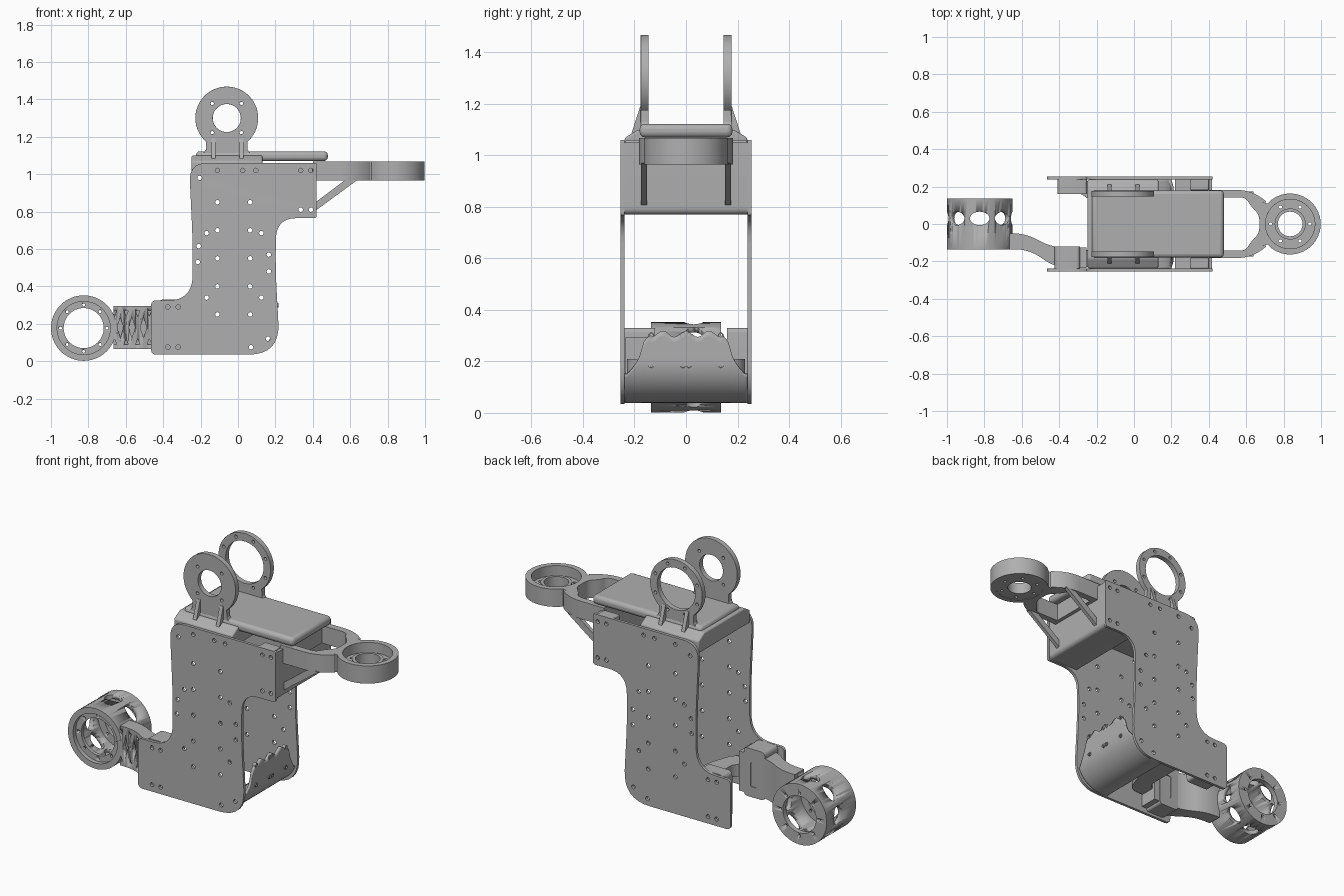
import bpy, bmesh
from math import sin, cos, pi, radians, sqrt
from mathutils import Matrix, Vector

cube = bpy.data.objects.get("Cube")
if cube:
    bpy.data.objects.remove(cube)

GREY = (0.43, 0.43, 0.43, 1)
grey = bpy.data.materials.new("machined grey")
grey.use_nodes = True
grey.diffuse_color = GREY
grey.node_tree.nodes["Principled BSDF"].inputs["Base Color"].default_value = GREY

# local sketch axes mapped to world for each extrusion direction
AXES = {"Z": Matrix.Identity(4),
        "Y": Matrix(((1, 0, 0, 0), (0, 0, -1, 0), (0, 1, 0, 0), (0, 0, 0, 1))),
        "X": Matrix(((0, 0, 1, 0), (1, 0, 0, 0), (0, 1, 0, 0), (0, 0, 0, 1)))}


def finish(name, bm, bevel=0):
    bmesh.ops.remove_doubles(bm, verts=bm.verts, dist=1e-5)
    bmesh.ops.recalc_face_normals(bm, faces=bm.faces)
    mesh = bpy.data.meshes.new(name)
    bm.to_mesh(mesh)
    bm.free()
    mesh.materials.clear()
    mesh.materials.append(grey)
    mesh.shade_smooth()
    mesh.set_sharp_from_angle(angle=radians(35))
    obj = bpy.data.objects.new(name, mesh)
    bpy.context.collection.objects.link(obj)
    if bevel:
        mod = obj.modifiers.new("soft edges", "BEVEL")
        mod.width, mod.segments, mod.limit_method = bevel, 3, "ANGLE"
    return obj


def circle(cx, cy, r, n=32, a0=0, a1=360):
    closed = a1 - a0 == 360
    steps = n if closed else n + 1
    angles = [radians(a0 + (a1 - a0) * i / n) for i in range(steps)]
    return [(cx + r * cos(a), cy + r * sin(a)) for a in angles]


def rounded(pts, n=8):
    """Outline whose points may carry a corner trim as third value."""
    out = []
    for i, p in enumerate(pts):
        c = Vector(p[:2])
        if len(p) < 3:
            out.append(tuple(c))
            continue
        before, after = Vector(pts[i - 1][:2]), Vector(pts[(i + 1) % len(pts)][:2])
        a = c + (before - c).normalized() * p[2]
        b = c + (after - c).normalized() * p[2]
        for k in range(n + 1):
            t = k / n
            out.append(tuple(a * (1 - t) ** 2 + c * 2 * t * (1 - t) + b * t * t))
    return out


def prism(name, loops, axis, lo, hi, bevel=0):
    """Extrude an outline with holes between two positions on an axis."""
    curve = bpy.data.curves.new(name, "CURVE")
    curve.dimensions, curve.fill_mode = "2D", "BOTH"
    curve.extrude = (hi - lo) / 2
    for loop in loops:
        spline = curve.splines.new("POLY")
        spline.points.add(len(loop) - 1)
        for point, (x, y) in zip(spline.points, loop):
            point.co = (x, y, 0, 1)
        spline.use_cyclic_u = True
    temp = bpy.data.objects.new("sketch", curve)
    bpy.context.collection.objects.link(temp)
    graph = bpy.context.evaluated_depsgraph_get()
    mesh = bpy.data.meshes.new_from_object(temp.evaluated_get(graph))
    bm = bmesh.new()
    bm.from_mesh(mesh)
    bpy.data.objects.remove(temp)
    bpy.data.meshes.remove(mesh)
    shift = Vector(["XYZ".index(axis) == i for i in range(3)]) * (lo + hi) / 2
    bm.transform(Matrix.Translation(shift) @ AXES[axis])
    return finish(name, bm, bevel)


def box(name, x0, x1, y0, y1, z0, z1, bevel=0):
    bm = bmesh.new()
    size = Matrix.Diagonal((x1 - x0, y1 - y0, z1 - z0, 1))
    centre = Matrix.Translation(((x0 + x1) / 2, (y0 + y1) / 2, (z0 + z1) / 2))
    bmesh.ops.create_cube(bm, size=1, matrix=centre @ size)
    return finish(name, bm, bevel)


def cut(obj, cutter):
    mod = obj.modifiers.new("cut", "BOOLEAN")
    mod.object, mod.solver = cutter, "EXACT"
    cutter.hide_render = True
    cutter.hide_set(True)


# Side plates with screw holes
plate = rounded([(-.465, .035, .03), (.225, .035, .17), (.2, .5, .12), (.205, .765, .11),
                 (.42, .765, .015), (.42, 1.06, .01), (-.262, 1.06, .1), (-.24, .6, .15),
                 (-.245, .325, .13), (-.465, .325, .03)])
screws = [(x, .25 + .15 * i) for x in (-.11, .065) for i in range(5)]
screws += [(x, 1.02) for x in (-.11, .025, .095, .335, .39)]
screws += [(x, z) for x in (-.375, -.32) for z in (.075, .29)]
screws += [(x, z) for x in (-.168, .125) for z in (.34, .685)]
screws += [(.335, .81), (.39, .81), (-.205, .98), (-.21, .615), (-.215, .53),
           (.165, .57), (.165, .48), (.07, .075), (.16, .12)]
plate_holes = [circle(x, z, .012, 12) for x, z in screws]
for name, y in (("front_plate", -.247), ("back_plate", .247)):
    prism(name, [plate] + plate_holes, "Y", y - .008, y + .008)


# Lower bent guard: floor, rounded corner and scalloped wall
def guard_top(y):
    a = abs(y)
    if a > .17:
        return .27 - .12 * sqrt(min(1, (a - .17) / .06))
    if a > .135:
        return .27 + (.17 - a) * 1.2
    return .307 + .012 * cos(a * 2 * pi / .09)


bm = bmesh.new()
rows, cols, previous = 18, 64, None
for i in range(cols + 1):
    y = -.238 + .476 * i / cols
    line = [bm.verts.new((0, y, .045))]
    for j in range(rows + 1):
        z = .045 + (guard_top(y) - .045) * (j / rows) ** 1.6
        x = .045 + sqrt(.16 ** 2 - max(0, .205 - z) ** 2)
        line.append(bm.verts.new((x, y, z)))
    if previous:
        for j in range(rows + 1):
            bm.faces.new((previous[j], line[j], line[j + 1], previous[j + 1]))
    previous = line
guard = finish("lower_guard", bm)
solid = guard.modifiers.new("sheet", "SOLIDIFY")
solid.thickness, solid.offset = .014, 0
for y in (-.135, -.012, .012, .135):
    for z in (.185, .3):
        prism("guard_screw", [circle(y, z, .012, 16), circle(y, z, .007, 12)], "X", .195, .216)

# Upper bent bracket between the plates
prism("upper_bracket", [rounded([(.22, .77), (.418, .77, .03), (.418, 1.05), (.402, 1.05),
                                 (.402, .786, .02), (.22, .786)])], "Y", -.238, .238)

# Top mount: tapered base, flat tray and spacers
prism("mount_base", [[(-.238, 1.0), (.238, 1.0), (.238, 1.068), (.185, 1.1),
                      (-.185, 1.1), (-.238, 1.068)]], "X", -.248, .13, .008)
box("tray", -.225, .48, -.18, .18, 1.07, 1.122, .02)
for s in (-1, 1):
    y0, y1 = sorted((s * .18, s * .238))
    box("bracket_spacer", .3, .4, y0, y1, .975, 1.058, .006)

# Upright rings with gussets
CX, CZ = -.06, 1.3
for name, s, bore, bolt, count in (("front_ring", -1, .075, .11, 4),
                                   ("back_ring", 1, .122, .145, 8)):
    outline = circle(CX, CZ, .168, 48, -49, 229)
    outline += rounded([(CX - .112, 1.13), (CX - .145, 1.08), (CX + .145, 1.08), (CX + .112, 1.13)])
    holes = [circle(CX, CZ, bore, 40)]
    for i in range(count):
        a = 2 * pi * (i + .5) / count
        holes.append(circle(CX + bolt * cos(a), CZ + bolt * sin(a), .009, 12))
    y0, y1 = sorted((s * .146, s * .176))
    prism(name, [outline] + holes, "Y", y0, y1, .004)
    for x in (-.13, .018):
        prism("ring_gusset", [[(s * .17, 1.05), (s * .22, 1.06), (s * .178, 1.19), (s * .17, 1.19)]],
              "X", x - .011, x + .011)

# Forward arm with open rails and cup ring
HX = .835
rail = rounded([(.40, -.182), (.63, -.182, .08), (.72, -.11, .03)])
side = [(x, -y) for x, y in reversed(rail)]
window = rounded([(.44, -.142), (.6, -.142, .03), (.62, -.1, .03), (.67, -.05, .03),
                  (.67, .05, .03), (.62, .1, .03), (.6, .142, .03), (.44, .142)])
prism("forward_arm", [rail + circle(HX, 0, .163, 48, -138, 138) + side, window,
                      circle(HX, 0, .132, 48)], "Z", .965, 1.068, .004)
seat_holes = [circle(HX + .105 * cos(a * pi / 3), .105 * sin(a * pi / 3), .009, 12) for a in range(6)]
prism("cup_seat", [circle(HX, 0, .135, 48), circle(HX, 0, .066)] + seat_holes, "Z", .967, 1.01)
prism("cup_collar", [circle(HX, 0, .083), circle(HX, 0, .066)], "Z", 1.0, 1.035)
for y in (-.163, .163):
    prism("arm_strut", [[(.415, .805), (.64, .97), (.575, .97), (.415, .85)]], "Y", y - .011, y + .011)

# Rear tube, turned about the depth axis, with oval windows and bolt holes
TX, TZ, N = -.825, .177, 64
profile = [(.175, -.135), (.142, -.135), (.142, -.11), (.107, -.11), (.107, -.09),
           (.15, -.09), (.15, .105), (.107, .105), (.107, .135), (.175, .135)]
bm = bmesh.new()
rings = [[bm.verts.new((TX + r * cos(2 * pi * i / N), y, TZ + r * sin(2 * pi * i / N)))
          for r, y in profile] for i in range(N)]
for i in range(N):
    a, b = rings[i], rings[(i + 1) % N]
    for j in range(len(profile)):
        k = (j + 1) % len(profile)
        bm.faces.new((a[j], a[k], b[k], b[j]))
tube = finish("rear_tube", bm)

bm = bmesh.new()
for i in range(8):
    place = Matrix.Translation((TX, .03, TZ)) @ Matrix.Rotation(i * pi / 4, 4, "Y")
    oval = place @ Matrix.Translation((0, 0, .17)) @ Matrix.Diagonal((.052, .036, 1, 1))
    bmesh.ops.create_cone(bm, cap_ends=True, segments=24, radius1=1, radius2=1, depth=.06, matrix=oval)
    bolt = place @ Matrix.Translation((0, 0, .124)) @ Matrix.Rotation(pi / 2, 4, "X")
    bmesh.ops.create_cone(bm, cap_ends=True, segments=12, radius1=.008, radius2=.008,
                          depth=.5, matrix=bolt)
cut(tube, finish("tube_cutter", bm))

# Rear arm with lattice pockets
arm = prism("rear_arm", [rounded([(-.665, -.135), (-.56, -.135, .08), (-.42, -.235, .08),
                                  (-.255, -.235), (-.255, -.125), (-.45, -.125, .08),
                                  (-.57, -.05, .08), (-.665, -.05)])], "Z", .065, .295)
for i in range(7):
    x = -.66 + i * .031
    inner = -.11 - max(0, x + .56) * .7
    if i % 2:
        shapes = [rounded([(x - .017, .18, .01), (x, .125), (x + .017, .18, .01), (x, .235)])]
    else:
        shapes = [[(x - .011, .18 + s * .09), (x + .011, .18 + s * .09), (x, .18 + s * .06)]
                  for s in (-1, 1)]
    for shape in shapes:
        cut(arm, prism("pocket_cutter", [shape], "Y", -.3, inner))

# Rear clamps and the rounded bridge joining them
slot = rounded([(-.37, .11, .01), (-.33, .11, .01), (-.33, .25, .01), (-.37, .25, .01)])
block = rounded([(-.425, .05, .03), (-.29, .05, .02), (-.29, .33, .02), (-.425, .33, .03)])
prism("front_clamp", [block, slot], "Y", -.238, -.12, .006)
prism("back_clamp", [rounded([(-.41, .05, .03), (-.25, .05, .02), (-.25, .33, .02), (-.41, .33, .03)]),
                     slot], "Y", .16, .238, .006)
prism("clamp_bridge", [rounded([(-.3, -.23), (-.16, -.23, .06), (-.08, 0, .12), (-.16, .23, .06),
                                (-.3, .23), (-.3, .17), (-.22, .12, .04), (-.22, -.12, .04),
                                (-.3, -.17)])], "Z", .14, .21, .006)
